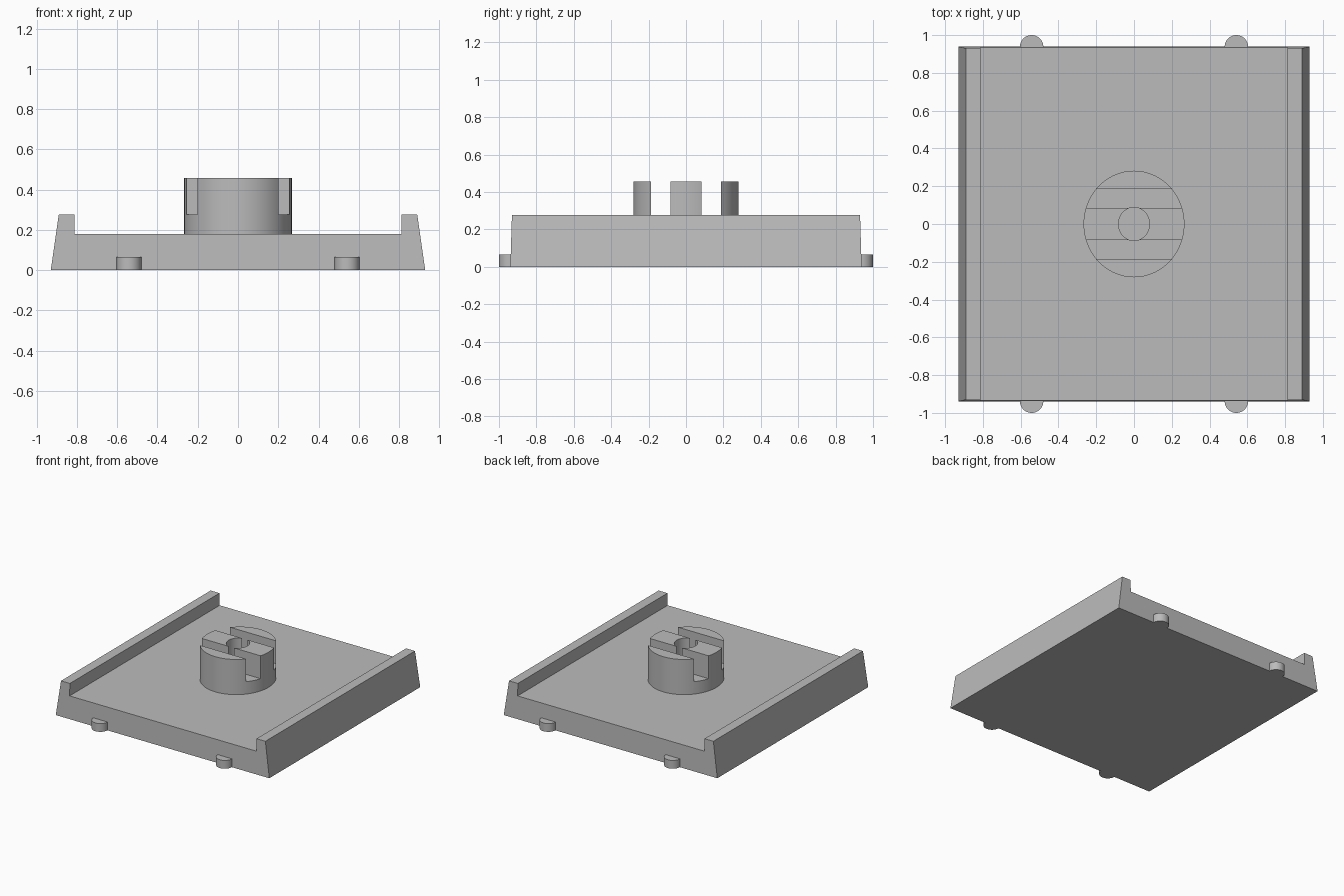
import bpy, bmesh
from math import sin, cos, pi, radians

if "Cube" in bpy.data.objects:
    bpy.data.objects.remove(bpy.data.objects["Cube"])

grey = bpy.data.materials.new("plain grey")
grey.use_nodes = True
colour = (0.5, 0.5, 0.5, 1)
grey.diffuse_color = colour
grey.node_tree.nodes["Principled BSDF"].inputs["Base Color"].default_value = colour


def make_object(name, bm):
    bmesh.ops.recalc_face_normals(bm, faces=bm.faces)
    mesh = bpy.data.meshes.new(name)
    bm.to_mesh(mesh)
    bm.free()
    mesh.materials.append(grey)
    obj = bpy.data.objects.new(name, mesh)
    bpy.context.collection.objects.link(obj)
    return obj


def loft(name, lower, upper):
    """Closed solid between two matching outlines."""
    bm = bmesh.new()
    a = [bm.verts.new(p) for p in lower]
    b = [bm.verts.new(p) for p in upper]
    bm.faces.new(a)
    bm.faces.new(b)
    for i in range(len(a)):
        j = (i + 1) % len(a)
        bm.faces.new((a[i], a[j], b[j], b[i]))
    return make_object(name, bm)


def column(name, outline, z0, z1):
    return loft(name, [(x, y, z0) for x, y in outline], [(x, y, z1) for x, y in outline])


def arc(rx, ry, steps, sweep=2 * pi, cx=0, cy=0):
    return [(cx + rx * cos(sweep * i / steps), cy + ry * sin(sweep * i / steps))
            for i in range(steps)]


def smooth(obj):
    bpy.ops.object.select_all(action="DESELECT")
    obj.select_set(True)
    bpy.context.view_layer.objects.active = obj
    bpy.ops.object.shade_smooth_by_angle(angle=radians(30))


DECK, RAIL, HUB_TOP = 0.18, 0.277, 0.457

# Base tray with raised side rails and slightly drafted ends
half = [(0.93, 0), (0.89, RAIL), (0.813, RAIL), (0.813, DECK)]
profile = half + [(-x, z) for x, z in reversed(half)]
ends = [[(x, side * (0.939 - 0.03 * z), z) for x, z in profile] for side in (-1, 1)]
loft("base_tray", *ends)

# Half-round pegs on the front and back edges
for side, end in ((-1, "front"), (1, "back")):
    for cx, hand in ((-0.542, "right"), (0.542, "left")):
        outline = arc(0.062, side * 0.062, 24, pi, cx, side * 0.938)
        outline += [(cx - 0.062, side * 0.938),
                    (cx - 0.062, side * 0.93), (cx + 0.062, side * 0.93)]
        smooth(column(f"{end}_{hand}_peg", outline, 0, 0.065))

# Central hub, cut by two cross slots and a centre bore
hub = column("hub", arc(0.267, 0.282, 96), DECK - 0.03, HUB_TOP)
cutters = [column("bore_cutter", arc(0.082, 0.088, 48), DECK + 0.004, 0.6)]
for side in (-1, 1):
    slot = [(-0.4, side * 0.084), (0.4, side * 0.084), (0.4, side * 0.186), (-0.4, side * 0.186)]
    cutters.append(column("slot_cutter", slot, RAIL, 0.6))
for cutter in cutters:
    cutter.hide_render = True
    mod = hub.modifiers.new("cut", "BOOLEAN")
    mod.operation = "DIFFERENCE"
    mod.solver = "EXACT"
    mod.object = cutter
    bpy.ops.object.select_all(action="DESELECT")
    hub.select_set(True)
    bpy.context.view_layer.objects.active = hub
    bpy.ops.object.modifier_apply(modifier=mod.name)
    bpy.data.objects.remove(cutter)
smooth(hub)
